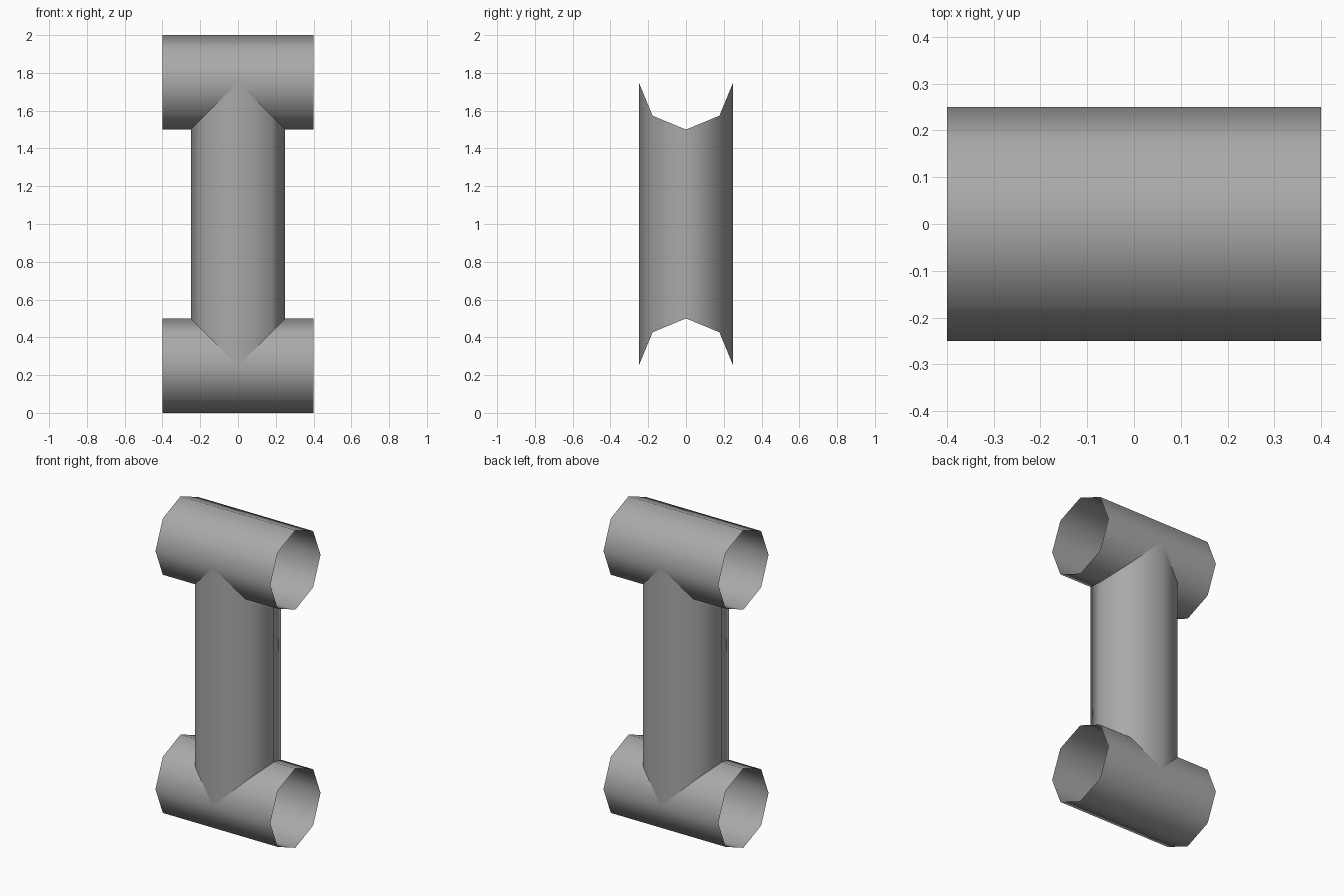
import bpy
import math

if "Cube" in bpy.data.objects:
    bpy.data.objects.remove(bpy.data.objects["Cube"])

SIDES = 8
R = 0.25          # radius of every pipe
HALF = 0.40       # half length of the cross pipes
Z_LOW, Z_HIGH = 0.25, 1.75

grey = bpy.data.materials.new("plain grey")
grey.diffuse_color = (0.4, 0.4, 0.4, 1.0)
grey.use_nodes = True
grey.node_tree.nodes["Principled BSDF"].inputs["Base Color"].default_value = grey.diffuse_color


def open_tube(name, start, end):
    """Smooth open tube; start/end map an angle to a rim point."""
    angles = [2 * math.pi * i / SIDES for i in range(SIDES)]
    verts = [start(a) for a in angles] + [end(a) for a in angles]
    faces = []
    for i in range(SIDES):
        j = (i + 1) % SIDES
        faces.append((i, j, j + SIDES, i + SIDES))
    mesh = bpy.data.meshes.new(name)
    mesh.from_pydata(verts, [], faces)
    mesh.materials.append(grey)
    for p in mesh.polygons:
        p.use_smooth = True
    obj = bpy.data.objects.new(name, mesh)
    bpy.context.collection.objects.link(obj)
    return obj


# Two horizontal cross pipes, open at both ends
for name, zc in (("lower_cross_pipe", Z_LOW), ("upper_cross_pipe", Z_HIGH)):
    def rim(x, zc=zc):
        return lambda a: (x, R * math.cos(a), zc + R * math.sin(a))
    open_tube(name, rim(-HALF), rim(HALF))


# Upright pipe, rims saddle-cut to sit on the cross pipes
def saddle(zc, sign):
    return lambda a: (R * math.cos(a), R * math.sin(a),
                      zc + sign * R * abs(math.cos(a)))


open_tube("upright_pipe", saddle(Z_LOW, 1), saddle(Z_HIGH, -1))
